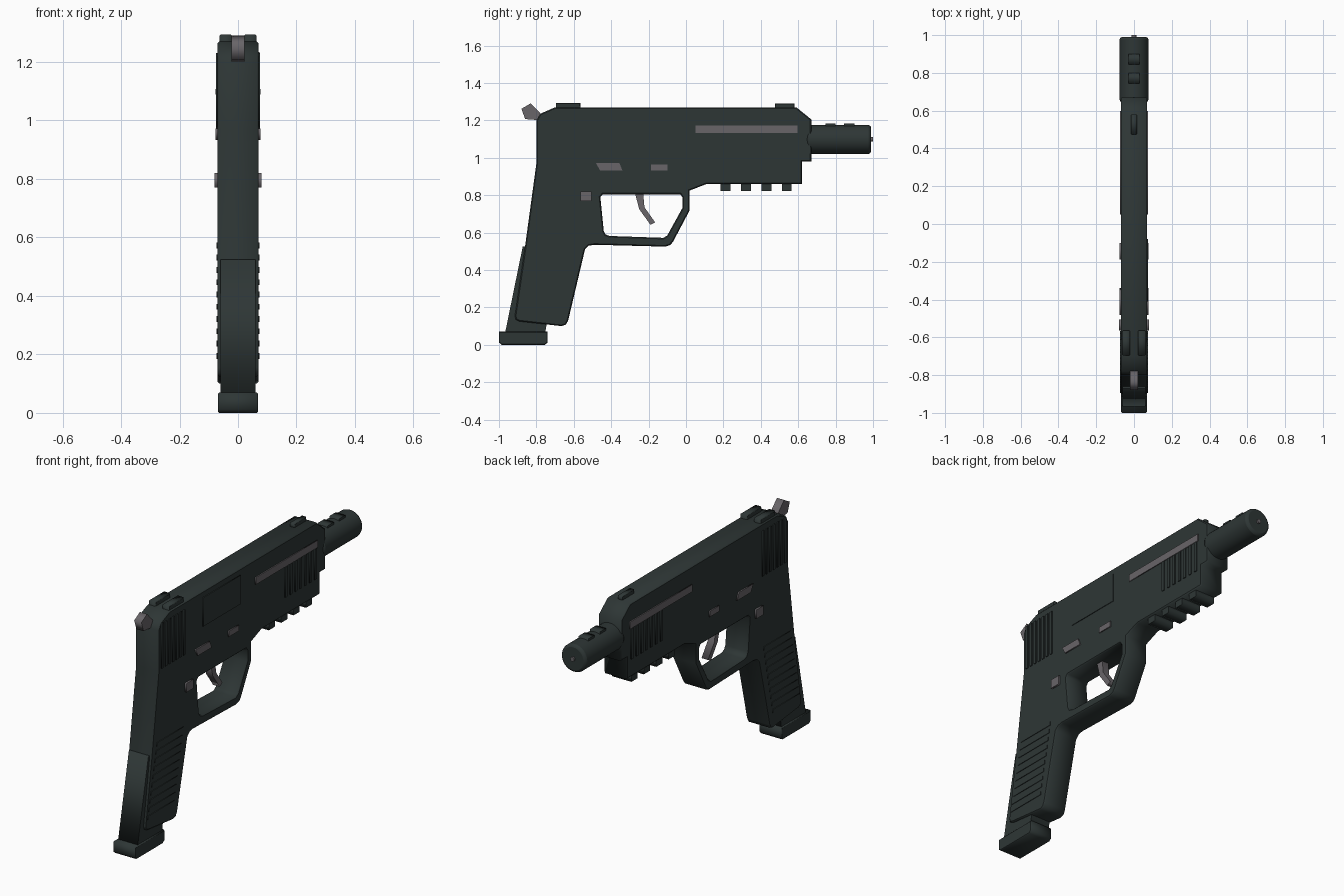
import bpy, math

if "Cube" in bpy.data.objects:
    bpy.data.objects.remove(bpy.data.objects["Cube"])

def material(name, rgb):
    m = bpy.data.materials.new(name)
    m.diffuse_color = (*rgb, 1)
    m.use_nodes = True
    m.node_tree.nodes["Principled BSDF"].inputs["Base Color"].default_value = m.diffuse_color
    return m

DARK = material("dark green black", (0.027, 0.037, 0.036))
GREY = material("steel grey", (0.14, 0.13, 0.14))

def profile(name, loops, x0, x1, mat, bevel=0.0):
    """Extrude (y, z) outlines (first outer, then holes) from x0 to x1."""
    cu = bpy.data.curves.new(name, 'CURVE')
    cu.dimensions, cu.fill_mode = '2D', 'BOTH'
    cu.extrude = (x1 - x0) / 2 - bevel
    cu.bevel_depth, cu.offset, cu.bevel_resolution = bevel, -bevel, 0
    for pts in loops:
        sp = cu.splines.new('POLY')
        sp.points.add(len(pts) - 1)
        for p, (y, z) in zip(sp.points, pts):
            p.co = (y, z, 0, 1)
        sp.use_cyclic_u = True
    ob = bpy.data.objects.new(name, cu)
    bpy.context.collection.objects.link(ob)
    ob.rotation_euler = (math.pi / 2, 0, math.pi / 2)
    ob.location.x = (x0 + x1) / 2
    bpy.ops.object.select_all(action='DESELECT')
    ob.select_set(True)
    bpy.context.view_layer.objects.active = ob
    bpy.ops.object.convert(target='MESH')
    ob = bpy.context.object
    ob.data.materials.clear()
    ob.data.materials.append(mat)
    return ob

def plate(name, y0, y1, z0, z1, x0, x1, mat, bevel=0.0):
    pts = [(y0, z0), (y1, z0), (y1, z1), (y0, z1)]
    return profile(name, [pts], x0, x1, mat, bevel)

def both_sides(name, pts, depth, mat):
    """Thin raised piece on the left and right faces."""
    for side, s in (("right", 1), ("left", -1)):
        a, b = sorted((s * 0.065, s * depth))
        profile(f"{name}_{side}", [pts], a, b, mat)

def rect(y0, y1, z0, z1):
    return [(y0, z0), (y1, z0), (y1, z1), (y0, z1)]

# Slide, frame, grip and guard as one slab with the guard opening
outline = [(-0.80, 0.97), (-0.80, 1.20), (-0.78, 1.235), (-0.70, 1.27), (0.59, 1.27),
           (0.67, 1.205), (0.67, 0.98), (0.62, 0.98), (0.62, 0.86), (0.11, 0.86),
           (0.02, 0.825), (0.02, 0.72), (-0.07, 0.55), (-0.085, 0.533), (-0.11, 0.525),
           (-0.49, 0.535), (-0.52, 0.53), (-0.54, 0.51), (-0.63, 0.13), (-0.642, 0.108),
           (-0.665, 0.10), (-0.89, 0.125), (-0.91, 0.135), (-0.915, 0.155),
           (-0.86, 0.53)]
opening = [(-0.445, 0.805), (-0.03, 0.805), (-0.02, 0.79), (-0.02, 0.73), (-0.10, 0.585),
           (-0.12, 0.572), (-0.41, 0.582), (-0.43, 0.59), (-0.44, 0.61), (-0.458, 0.79)]
profile("slide_and_frame", [outline, opening], -0.07, 0.07, DARK, 0.006)

# Magazine and its base
profile("magazine", [[(-0.865, 0.525), (-0.873, 0.525), (-0.97, 0.05), (-0.755, 0.05),
                      (-0.73, 0.20), (-0.78, 0.525)]], -0.06, 0.06, DARK)
profile("magazine_base", [[(-1.0, 0.07), (-1.0, 0.012), (-0.985, 0), (-0.755, 0),
                           (-0.74, 0.012), (-0.74, 0.07)]], -0.068, 0.068, DARK, 0.004)

# Round barrel shroud with bevelled end
bpy.ops.mesh.primitive_cylinder_add(vertices=32, radius=0.077, depth=0.345,
                                    location=(0, 0.8175, 1.098),
                                    rotation=(math.pi / 2, 0, 0))
barrel = bpy.context.object
barrel.name = "barrel_shroud"
barrel.data.materials.append(DARK)
bev = barrel.modifiers.new("edge", 'BEVEL')
bev.width, bev.segments = 0.014, 2
bpy.ops.object.shade_smooth_by_angle(angle=math.radians(35))
bpy.ops.mesh.primitive_cylinder_add(vertices=12, radius=0.012, depth=0.02,
                                    location=(0, 0.99, 1.098),
                                    rotation=(math.pi / 2, 0, 0))
bpy.context.object.name = "muzzle_pin"
bpy.context.object.data.materials.append(GREY)
for i, y in enumerate((0.745, 0.845)):
    plate(f"barrel_block_{i}", y, y + 0.055, 1.15, 1.182, -0.03, 0.03, DARK)

# Sights
for i, x in enumerate((-0.063, 0.021)):
    plate(f"rear_sight_{i}", -0.695, -0.565, 1.23, 1.294, x, x + 0.042, DARK, 0.004)
plate("front_sight", 0.475, 0.58, 1.26, 1.291, -0.015, 0.015, DARK, 0.003)

# Hammer and trigger
profile("hammer", [[(-0.88, 1.262), (-0.83, 1.291), (-0.78, 1.24), (-0.77, 1.20),
                    (-0.86, 1.207)]], -0.022, 0.022, GREY)
profile("trigger", [[(-0.275, 0.82), (-0.23, 0.82), (-0.222, 0.735), (-0.165, 0.655),
                     (-0.19, 0.642), (-0.25, 0.725)]], -0.02, 0.02, GREY)

# Accessory rail teeth
for i in range(4):
    y = 0.185 + i * 0.109
    plate(f"rail_tooth_{i}", y, y + 0.053, 0.823, 0.87, -0.06, 0.06, DARK)

# Grey side strip and controls
both_sides("side_strip", [(0.05, 1.132), (0.597, 1.132), (0.597, 1.172), (0.05, 1.172)],
           0.075, GREY)
both_sides("slide_lever", [(-0.46, 0.933), (-0.34, 0.933), (-0.357, 0.973),
                           (-0.482, 0.973)], 0.077, GREY)
both_sides("takedown_lever", rect(-0.187, -0.1, 0.933, 0.965), 0.076, GREY)
both_sides("magazine_button", rect(-0.565, -0.505, 0.77, 0.82), 0.08, GREY)

# Ejection port cover on the right side only
plate("ejection_port", -0.41, -0.08, 1.075, 1.235, 0.065, 0.074, DARK)

# Serrations, front ribs and grip ridges
for i in range(7):
    y = -0.775 + i * 0.032
    both_sides(f"rear_serration_{i}", rect(y, y + 0.016, 0.98, 1.23), 0.075, DARK)
for i in range(7):
    y = 0.31 + i * 0.043
    both_sides(f"front_rib_{i}", rect(y, y + 0.018, 0.96, 1.13), 0.075, DARK)
for i in range(10):
    z = 0.185 + i * 0.042
    y = -0.895 + i * 0.0088
    both_sides(f"grip_ridge_{i}", rect(y, y + 0.235, z, z + 0.02), 0.0735, DARK)
